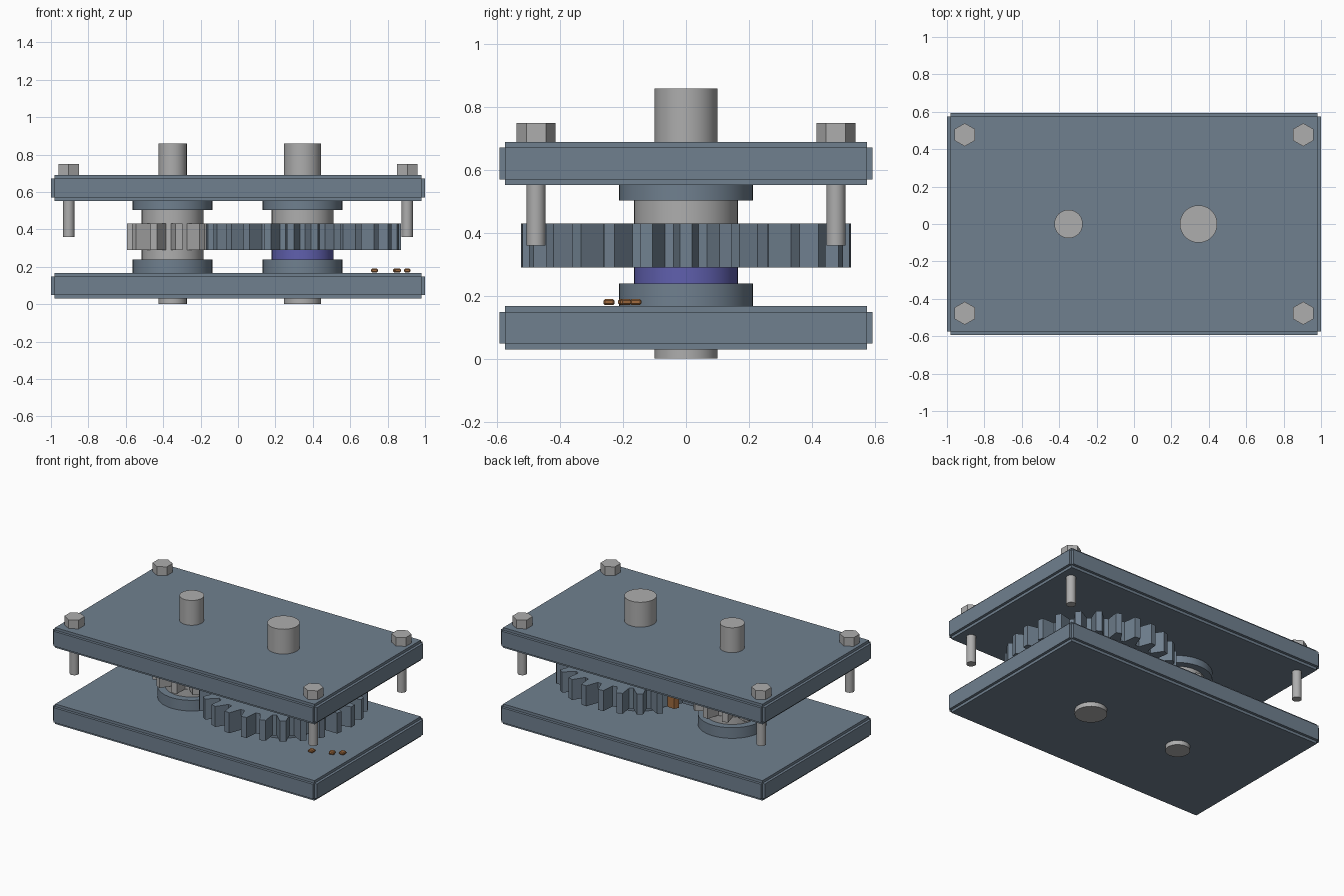
import bpy, bmesh, math
from mathutils import Matrix, Vector

if "Cube" in bpy.data.objects:
    bpy.data.objects.remove(bpy.data.objects["Cube"])


def material(name, r, g, b):
    m = bpy.data.materials.new(name)
    m.diffuse_color = (r, g, b, 1)
    m.use_nodes = True
    m.node_tree.nodes["Principled BSDF"].inputs["Base Color"].default_value = m.diffuse_color
    return m


SLATE = material("slate_steel", 0.162, 0.216, 0.275)
GREY = material("light_steel", 0.42, 0.42, 0.42)
PURPLE = material("purple_seal", 0.115, 0.115, 0.42)
BROWN = material("rust_brown", 0.36, 0.15, 0.05)


def finish(bm, name, *mats, smooth=False):
    bmesh.ops.recalc_face_normals(bm, faces=bm.faces)
    me = bpy.data.meshes.new(name)
    bm.to_mesh(me)
    bm.free()
    for m in mats:
        me.materials.append(m)
    ob = bpy.data.objects.new(name, me)
    bpy.context.collection.objects.link(ob)
    if smooth:
        bpy.ops.object.select_all(action='DESELECT')
        ob.select_set(True)
        bpy.context.view_layer.objects.active = ob
        bpy.ops.object.shade_smooth_by_angle(angle=math.radians(30))
    return ob


def add_box(bm, half, z0, z1):
    mat = Matrix.LocRotScale(Vector((0, 0, (z0 + z1) / 2)), None,
                             Vector((2 * half[0], 2 * half[1], z1 - z0)))
    bmesh.ops.create_cube(bm, size=1, matrix=mat)


def add_cyl(bm, x, y, r, z0, z1, n=48, turn=0.0):
    mat = Matrix.Translation((x, y, (z0 + z1) / 2)) @ Matrix.Rotation(turn, 4, 'Z')
    bmesh.ops.create_cone(bm, cap_ends=True, segments=n, radius1=r, radius2=r,
                          depth=z1 - z0, matrix=mat)


def cylinder(name, mat, *args):
    bm = bmesh.new()
    add_cyl(bm, *args)
    return finish(bm, name, mat, smooth=True)


# Housing plates: stepped edges made of three crossing slabs
def plate(name, z0, z1):
    bm = bmesh.new()
    s = 0.018
    add_box(bm, (0.982, 0.575), z0, z1)
    add_box(bm, (1.0, 0.575), z0 + s, z1 - s)
    add_box(bm, (0.982, 0.593), z0 + s, z1 - s)
    finish(bm, name, SLATE)


plate("bottom_plate", 0.03, 0.167)
plate("top_plate", 0.552, 0.69)


# Spur gear: trapezoid teeth; one tooth may be a worn stub in a second colour
def gear(name, x, teeth, start, module, tip_half, root_half, mats, worn=None):
    pitch = teeth * module / 2
    root = pitch - 1.25 * module
    bm = bmesh.new()
    ring, owner = [], []
    for i in range(teeth):
        tip = pitch if i == worn else pitch + module
        a = start + i * math.tau / teeth
        for r, off in ((root, -root_half), (tip, -tip_half), (tip, tip_half), (root, root_half)):
            t = a + math.radians(off)
            ring.append((x + r * math.cos(t), r * math.sin(t)))
            owner.append(i)
    low = [bm.verts.new((px, py, 0.29)) for px, py in ring]
    high = [bm.verts.new((px, py, 0.43)) for px, py in ring]
    n = len(ring)
    for i in range(n):
        j = (i + 1) % n
        f = bm.faces.new((low[i], low[j], high[j], high[i]))
        if owner[i] == worn and owner[j] == worn:
            f.material_index = 1
    for loop in (low, high):
        bm.faces.new([v for i, v in enumerate(loop) if i % 4 in (0, 3)])
        for i in range(teeth):
            f = bm.faces.new(loop[4 * i:4 * i + 4])
            f.material_index = 1 if i == worn else 0
    finish(bm, name, *mats)


MODULE = 0.0376
X_SMALL, X_LARGE = -0.35, 0.345
gear("large_gear", X_LARGE, 26, 0, MODULE, 2.1, 5.1, (SLATE, BROWN), worn=11)
gear("pinion_gear", X_SMALL, 11, math.pi, MODULE, 4.6, 11.5, (GREY,))

# Shafts with bearing flanges and spacer hubs
for side, x, r, seal in (("small", X_SMALL, 0.076, GREY), ("large", X_LARGE, 0.1, PURPLE)):
    cylinder(side + "_shaft", GREY, x, 0, r, 0.0, 0.86)
    cylinder(side + "_lower_flange", SLATE, x, 0, 0.213, 0.165, 0.24)
    cylinder(side + "_upper_flange", SLATE, x, 0, 0.213, 0.503, 0.553)
    cylinder(side + "_lower_hub", seal, x, 0, 0.165, 0.24, 0.29)
    cylinder(side + "_upper_hub", GREY, x, 0, 0.165, 0.43, 0.503)

# Corner bolts: hex head and shank
for sx in (-1, 1):
    for sy in (-1, 1):
        bm = bmesh.new()
        add_cyl(bm, sx * 0.905, sy * 0.477, 0.062, 0.69, 0.75, 6)
        add_cyl(bm, sx * 0.905, sy * 0.477, 0.03, 0.36, 0.70, 24)
        bolt = finish(bm, "corner_bolt", GREY, smooth=True)

# Chips broken from the worn tooth, lying on the bottom plate
for x, y, turn in ((0.73, -0.245, 0.0), (0.85, -0.195, 0.3), (0.905, -0.16, 0.0)):
    bm = bmesh.new()
    mat = Matrix.LocRotScale(Vector((x, y, 0.18)), Matrix.Rotation(turn, 3, 'Z'),
                             Vector((0.036, 0.036, 0.019)))
    bmesh.ops.create_cube(bm, size=1, matrix=mat)
    bmesh.ops.bevel(bm, geom=bm.edges[:], offset=0.005, segments=1, affect='EDGES')
    finish(bm, "tooth_chip", BROWN)
